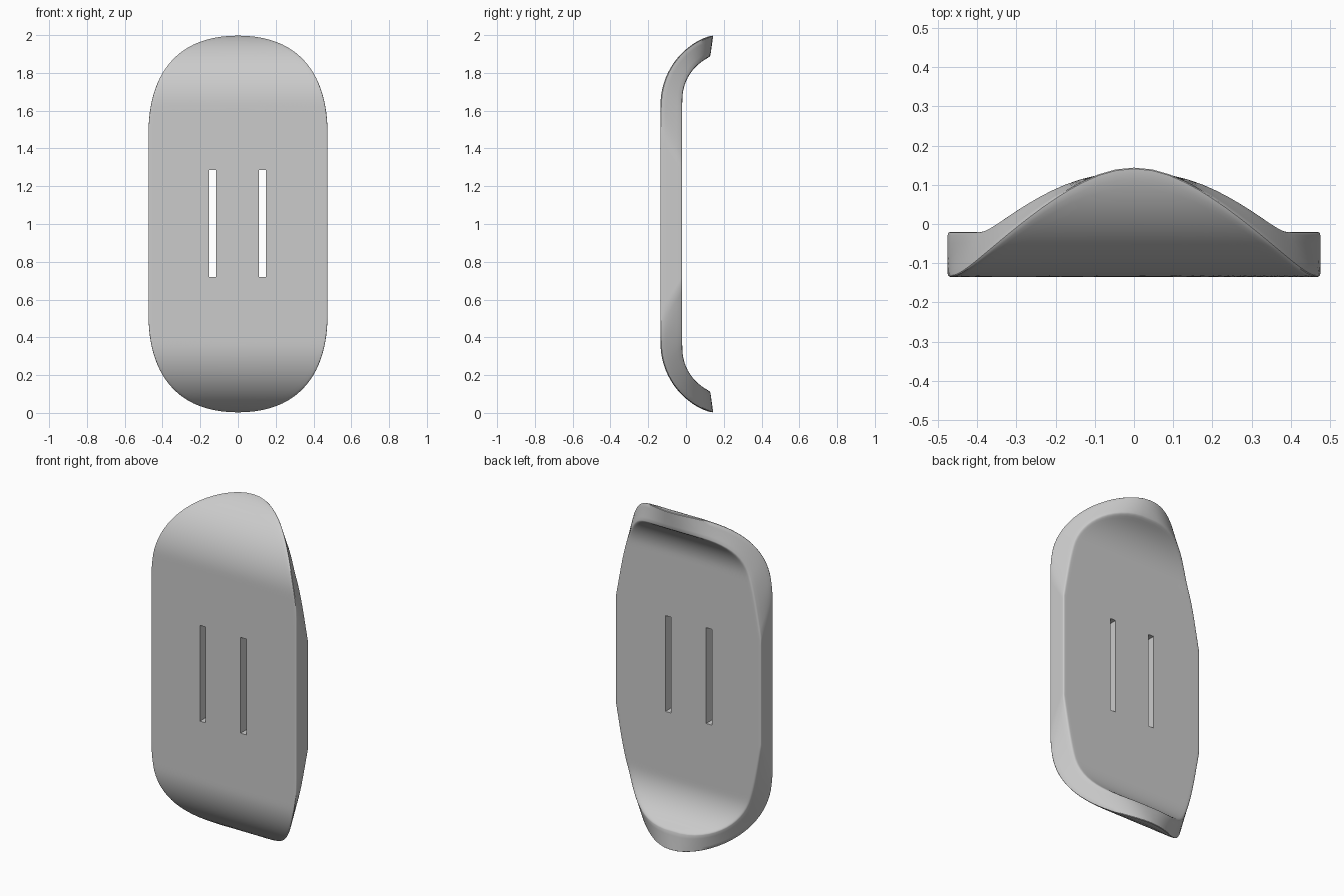
import bpy, bmesh
from math import sqrt
from mathutils import Vector
from mathutils.geometry import interpolate_bezier

cube = bpy.data.objects.get("Cube")
if cube:
    bpy.data.objects.remove(cube, do_unlink=True)

grey = bpy.data.materials.new("plain grey")
grey.use_nodes = True
grey.diffuse_color = (0.6, 0.6, 0.6, 1)
grey.node_tree.nodes["Principled BSDF"].inputs["Base Color"].default_value = grey.diffuse_color


def curl(flat_y, start, radius):
    """Depth of a sheet that is flat in the middle and arcs back at both ends."""
    def depth(z):
        over = max(0, abs(z) - start)
        return flat_y + radius - sqrt(radius ** 2 - over ** 2)
    return depth


def outline(side_z, handle_1, handle_2, top_z, steps=24, side_steps=10):
    """Closed loop of (x, z) around the plate, mirrored from one quarter."""
    side = [Vector((0.475, side_z * i / side_steps)) for i in range(side_steps)]
    arc = interpolate_bezier(Vector((0.475, side_z)), Vector(handle_1),
                             Vector(handle_2), Vector((0, top_z)), steps)
    quarter = side + [p.to_2d() for p in arc]
    half = quarter + [Vector((-p.x, p.y)) for p in reversed(quarter[:-1])]
    return half + [Vector((p.x, -p.y)) for p in reversed(half[1:-1])]


def ring(loop, depth, scale):
    return [Vector((p.x * scale, depth(p.y * scale), p.y * scale + 1)) for p in loop]


def fillet(start, corner, end, steps=4):
    """Rings that round the edge between two neighbouring surfaces."""
    rings = []
    for k in range(steps + 1):
        t = k / steps
        rings.append([a * (1 - t) ** 2 + b * 2 * t * (1 - t) + c * t * t
                      for a, b, c in zip(start, corner, end)])
    return rings


# Curved plate: front skin, rounded rim and back skin as one chain of rings
front = curl(-0.135, 0.63, 0.3885)
back = curl(-0.02, 0.66, 0.245)
front_loop = outline(0.5, (0.475, 0.75), (0.36, 1.003), 1.003)
back_loop = outline(0.31, (0.40, 0.70), (0.40, 0.895), 0.885)
scales = [0.98 * i / 40 for i in range(1, 40)]
front_edge, back_edge = ring(front_loop, front, 1), ring(back_loop, back, 1)


def rim(t):
    return [a.lerp(b, t) for a, b in zip(front_edge, back_edge)]


rings = [ring(front_loop, front, s) for s in scales]
rings += fillet(ring(front_loop, front, 0.98), front_edge, rim(0.07))
rings += [rim(t) for t in (0.25, 0.5, 0.75)]
rings += fillet(rim(0.93), back_edge, ring(back_loop, back, 0.98))
rings += [ring(back_loop, back, s) for s in reversed(scales)]

bm = bmesh.new()
rows = [[bm.verts.new(p) for p in r] for r in rings]
count = len(front_loop)
for low, high in zip(rows, rows[1:]):
    for i in range(count):
        j = (i + 1) % count
        bm.faces.new((low[i], low[j], high[j], high[i]))
bm.faces.new(rows[0])
bm.faces.new(rows[-1])
bmesh.ops.recalc_face_normals(bm, faces=bm.faces)
mesh = bpy.data.meshes.new("curved_plate")
bm.to_mesh(mesh)
bm.free()
mesh.materials.append(grey)
plate = bpy.data.objects.new("curved_plate", mesh)
bpy.context.collection.objects.link(plate)
bpy.ops.object.select_all(action='DESELECT')

# Two upright slots cut through the plate
for x in (-0.136, 0.13):
    bpy.ops.mesh.primitive_cube_add(size=1, location=(x, -0.08, 1.003))
    cutter = bpy.context.object
    cutter.name = "slot_cutter"
    cutter.scale = (0.037, 0.4, 0.566)
    cutter.hide_render = True
    cutter.data.materials.append(grey)
    cut = plate.modifiers.new("slot", 'BOOLEAN')
    cut.operation = 'DIFFERENCE'
    cut.solver = 'EXACT'
    cut.object = cutter
    bpy.context.view_layer.update()
    with bpy.context.temp_override(object=plate, active_object=plate):
        bpy.ops.object.modifier_apply(modifier=cut.name)
    bpy.data.objects.remove(cutter, do_unlink=True)

# Smooth curls, crisp slots
bpy.context.view_layer.objects.active = plate
plate.select_set(True)
bpy.ops.object.shade_smooth_by_angle(angle=0.6)
